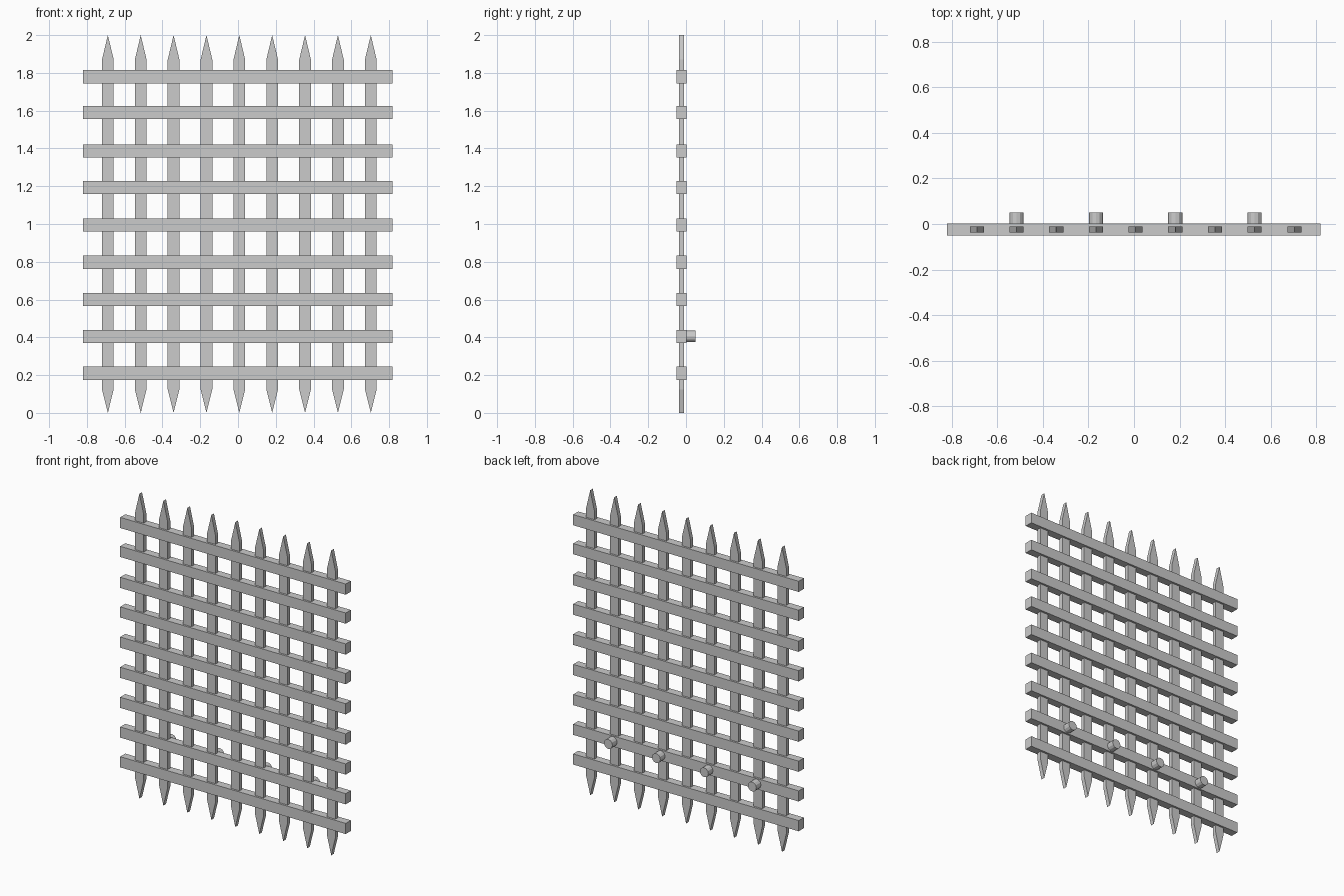
import bpy, bmesh, math
from mathutils import Matrix

if "Cube" in bpy.data.objects:
    bpy.data.objects.remove(bpy.data.objects["Cube"])

GRID_Y = -0.0245      # centre plane of the lattice
RAIL_Z = [0.21, 0.405, 0.60, 0.797, 0.995, 1.193, 1.387, 1.59, 1.78]
PICKET_X = [0.007 + 0.174 * i for i in range(-4, 5)]


def finish(bm, name):
    bmesh.ops.recalc_face_normals(bm, faces=bm.faces)
    mesh = bpy.data.meshes.new(name)
    bm.to_mesh(mesh)
    bm.free()
    obj = bpy.data.objects.new(name, mesh)
    bpy.context.collection.objects.link(obj)
    return obj


def rail(z):
    bm = bmesh.new()
    bmesh.ops.create_cube(bm, size=1, matrix=Matrix.Translation((-0.001, GRID_Y, z))
                          @ Matrix.Diagonal((1.637, 0.053, 0.07, 1)))
    finish(bm, "cross_rail")


def picket(x):
    # Flat bar outline, pointed at both ends, extruded through its thickness
    w, t = 0.031, 0.027
    outline = [(0, 0.005), (w, 0.125), (w, 1.87), (0, 2.0), (-w, 1.87), (-w, 0.125)]
    outline[0] = (0, 0.0)
    bm = bmesh.new()
    face = bm.faces.new([bm.verts.new((x + px, GRID_Y - t / 2, z)) for px, z in outline])
    new = bmesh.ops.extrude_face_region(bm, geom=[face])["geom"]
    bmesh.ops.translate(bm, vec=(0, t, 0),
                        verts=[v for v in new if isinstance(v, bmesh.types.BMVert)])
    finish(bm, "pointed_picket")


def peg(x):
    # Short round stub on the back of the second rail
    bm = bmesh.new()
    bmesh.ops.create_cone(bm, cap_ends=True, segments=12, radius1=0.031, radius2=0.031,
                          depth=0.061, matrix=Matrix.Translation((x, 0.0205, RAIL_Z[1]))
                          @ Matrix.Rotation(math.pi / 2, 4, 'X'))
    finish(bm, "back_peg")


for z in RAIL_Z:
    rail(z)
for x in PICKET_X:
    picket(x)
for x in PICKET_X[1::2]:
    peg(x)
